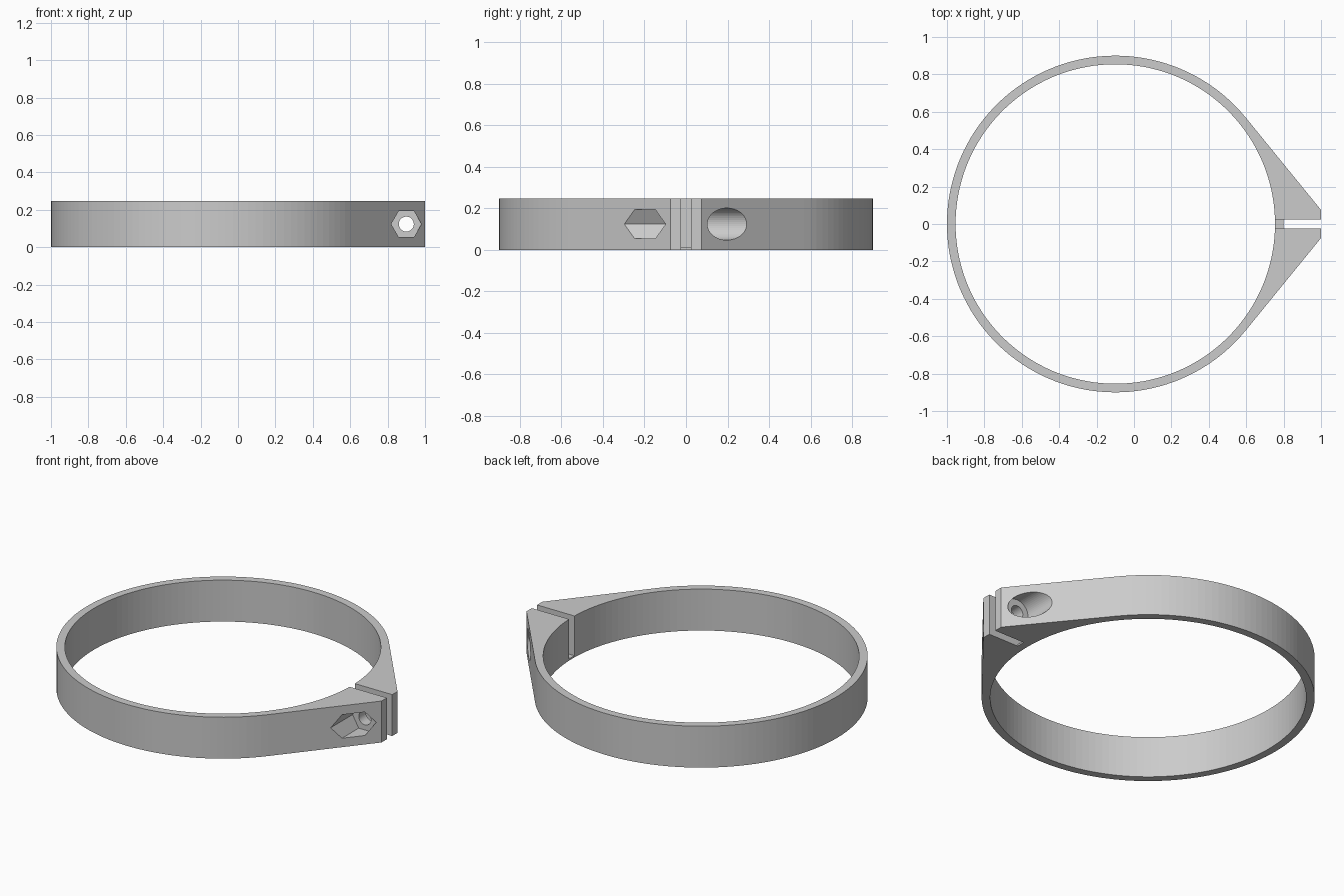
import bpy
import bmesh
from math import acos, atan2, cos, hypot, pi, sin
from mathutils import Matrix, Vector

cube = bpy.data.objects.get("Cube")
if cube:
    bpy.data.objects.remove(cube, do_unlink=True)

HEIGHT = 0.247
CX, OUTER, BORE = -0.1, 0.9, 0.854      # band centre and radii
TIP_X, TIP_Y = 1.0, 0.075               # end of the clamping ears
BOLT = Vector((0.9, 0, HEIGHT / 2))
SEAT_Y = 0.09                           # depth of nut and screw head seats

grey = bpy.data.materials.new("light grey")
grey.use_nodes = True
colour = (0.6, 0.6, 0.6, 1)
grey.diffuse_color = colour
grey.node_tree.nodes["Principled BSDF"].inputs["Base Color"].default_value = colour


def prism(name, points, depth, matrix=Matrix()):
    """Extrude a flat outline along local z."""
    bm = bmesh.new()
    face = bm.faces.new([bm.verts.new((x, y, 0)) for x, y in points])
    top = bmesh.ops.extrude_face_region(bm, geom=[face])["geom"]
    bmesh.ops.translate(bm, vec=(0, 0, depth),
                        verts=[v for v in top if isinstance(v, bmesh.types.BMVert)])
    bmesh.ops.recalc_face_normals(bm, faces=bm.faces)
    bm.transform(matrix)
    mesh = bpy.data.meshes.new(name)
    bm.to_mesh(mesh)
    bm.free()
    mesh.materials.append(grey)
    obj = bpy.data.objects.new(name, mesh)
    bpy.context.collection.objects.link(obj)
    return obj


def arc(radius, sides, cx=0):
    return [(cx + radius * cos(2 * pi * i / sides), radius * sin(2 * pi * i / sides))
            for i in range(sides)]


def box(name, x0, x1, y, z0, z1):
    return prism(name, [(x0, -y), (x1, -y), (x1, y), (x0, y)], z1 - z0,
                 Matrix.Translation((0, 0, z0)))


def along_y(name, radius, sides, y0, y1):
    turn = Matrix.Rotation(-pi / 2, 4, 'X')
    place = Matrix.Translation(BOLT + Vector((0, y0, 0)))
    return prism(name, arc(radius, sides), y1 - y0, place @ turn)


# Band outline with straight ears tangent to the circle
dx = TIP_X - CX
tangent = atan2(TIP_Y, dx) + acos(OUTER / hypot(dx, TIP_Y))
steps = 110
sweep = 2 * (pi - tangent)
outline = [(CX + OUTER * cos(tangent + sweep * i / steps),
            OUTER * sin(tangent + sweep * i / steps)) for i in range(steps + 1)]
outline += [(TIP_X, -TIP_Y), (TIP_X, TIP_Y)]
clamp = prism("clamp_band", outline, HEIGHT)

# Bore, slot with a thin web at its root, bolt hole and the two seats
cutters = [
    prism("bore_cutter", arc(BORE, 140, CX), 1, Matrix.Translation((0, 0, -0.5))),
    box("slot_cutter", 0.6, 1.2, 0.025, 0.01, 0.5),
    box("open_slot_cutter", 0.8, 1.2, 0.025, -0.2, 0.5),
    along_y("bolt_hole_cutter", 0.04, 40, -0.5, 0.5),
    along_y("nut_seat_cutter", 0.081, 6, -0.5, -SEAT_Y),
    along_y("screw_head_cutter", 0.077, 48, SEAT_Y, 0.5),
]
for cutter in cutters:
    mod = clamp.modifiers.new(cutter.name, 'BOOLEAN')
    mod.operation = 'DIFFERENCE'
    mod.solver = 'EXACT'
    mod.object = cutter
    cutter.hide_render = True

# Bake the cuts and discard the cutters
bpy.context.view_layer.update()
graph = bpy.context.evaluated_depsgraph_get()
clamp_mesh = bpy.data.meshes.new_from_object(clamp.evaluated_get(graph))
clamp.modifiers.clear()
clamp.data = clamp_mesh
for cutter in cutters:
    bpy.data.objects.remove(cutter, do_unlink=True)
